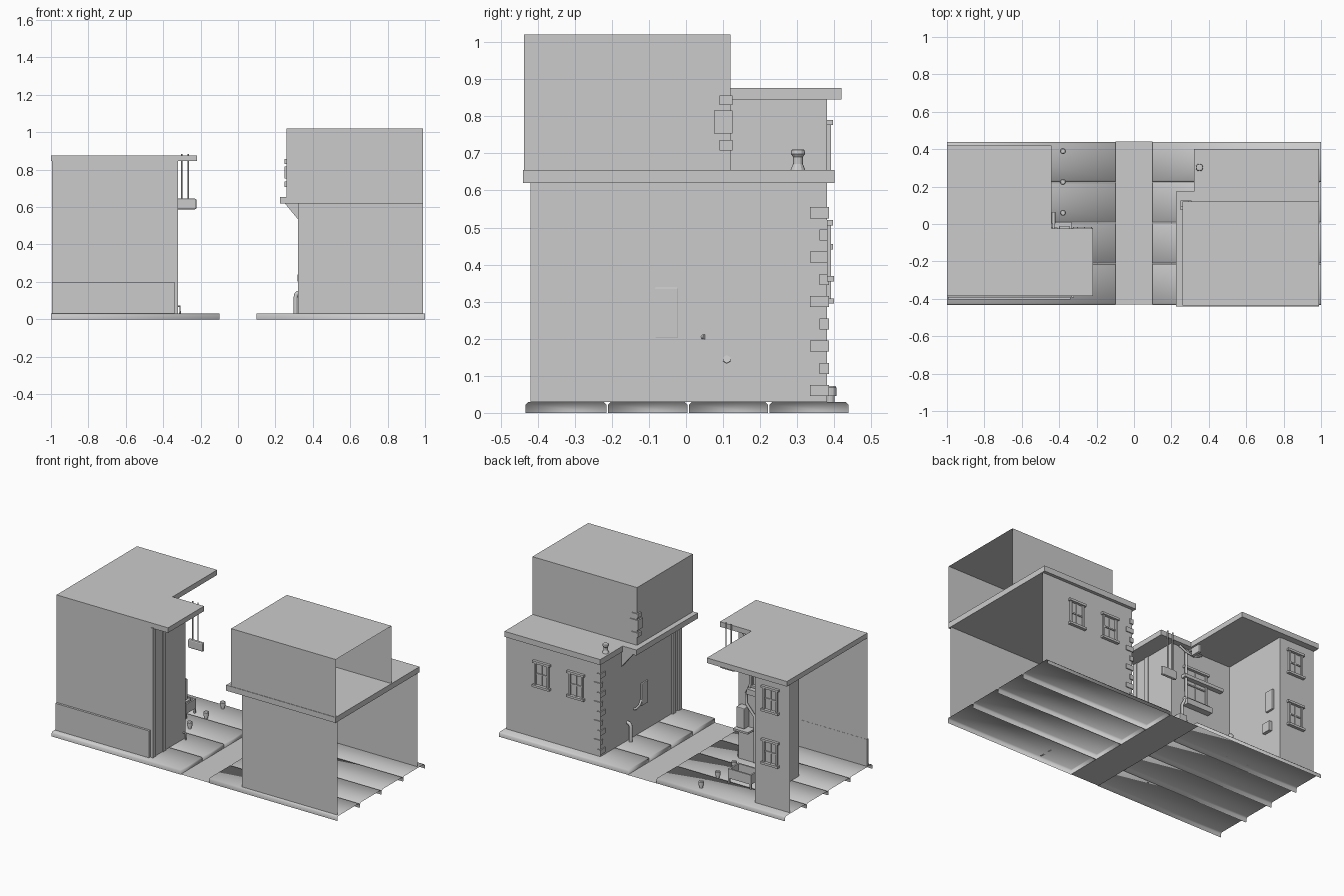
import bpy, bmesh, math
from mathutils import Vector

if "Cube" in bpy.data.objects:
    bpy.data.objects.remove(bpy.data.objects["Cube"])


def finish(name, bm, smooth=False):
    me = bpy.data.meshes.new(name)
    bm.to_mesh(me)
    bm.free()
    ob = bpy.data.objects.new(name, me)
    bpy.context.collection.objects.link(ob)
    if smooth:
        for p in me.polygons:
            p.use_smooth = True
    return ob


def box(name, x0, x1, y0, y1, z0, z1, bevel=0.0):
    bm = bmesh.new()
    bmesh.ops.create_cube(bm, size=1)
    for v in bm.verts:
        v.co = Vector(((x0 + x1) / 2 + v.co.x * (x1 - x0),
                       (y0 + y1) / 2 + v.co.y * (y1 - y0),
                       (z0 + z1) / 2 + v.co.z * (z1 - z0)))
    if bevel:
        bmesh.ops.bevel(bm, geom=bm.edges[:], offset=bevel, segments=2,
                        affect='EDGES', profile=0.5)
    return finish(name, bm)


def walls(name, pts, z0, z1):
    """Thin wall skin following an open plan outline."""
    bm = bmesh.new()
    lo = [bm.verts.new((x, y, z0)) for x, y in pts]
    hi = [bm.verts.new((x, y, z1)) for x, y in pts]
    for i in range(len(pts) - 1):
        bm.faces.new((lo[i], lo[i + 1], hi[i + 1], hi[i]))
    return finish(name, bm)


def prism(name, pts, z0, z1):
    """Solid slab from a plan outline (counter-clockwise)."""
    bm = bmesh.new()
    f = bm.faces.new([bm.verts.new((x, y, z0)) for x, y in pts])
    r = bmesh.ops.extrude_face_region(bm, geom=[f])
    for v in r['geom']:
        if isinstance(v, bmesh.types.BMVert):
            v.co.z = z1
    bmesh.ops.recalc_face_normals(bm, faces=bm.faces[:])
    return finish(name, bm)


def lathe(name, x, y, prof, n=12):
    bm = bmesh.new()
    rings = [[bm.verts.new((x + r * math.cos(a * math.tau / n), y + r * math.sin(a * math.tau / n), z))
              for a in range(n)] for r, z in prof]
    for a, b in zip(rings, rings[1:]):
        for i in range(n):
            j = (i + 1) % n
            bm.faces.new((a[i], a[j], b[j], b[i]))
    bm.faces.new(rings[-1])
    return finish(name, bm)


def pipe(name, pts, r):
    cu = bpy.data.curves.new(name, 'CURVE')
    cu.dimensions = '3D'
    cu.bevel_depth = r
    cu.bevel_resolution = 1
    cu.use_fill_caps = True
    sp = cu.splines.new('POLY')
    sp.points.add(len(pts) - 1)
    for p, c in zip(sp.points, pts):
        p.co = (*c, 1)
    ob = bpy.data.objects.new(name, cu)
    bpy.context.collection.objects.link(ob)
    return ob


def window(name, x, y, z0, z1, w):
    """Frame, lintel and sill on a wall that faces +y."""
    h = w / 2
    t = 0.011
    box(name + "_lintel", x - h - .01, x + h + .01, y, y + .017, z1 - .014, z1)
    box(name + "_sill", x - h - .01, x + h + .01, y, y + .019, z0, z0 + .014)
    for s in (-1, 1):
        c = x + s * (h - t / 2)
        box(name + "_jamb", c - t / 2, c + t / 2, y, y + .011, z0 + .014, z1 - .014)
    box(name + "_mullion", x - .003, x + .003, y, y + .005, z0 + .014, z1 - .014)
    m = (z0 + z1) / 2
    box(name + "_rail", x - h + t, x + h - t, y, y + .006, m - .004, m + .004)


# pavement slabs: rounded shells open underneath and at the outer end
cuts = [-.435, -.212, .006, .223, .44]
for s in (-1, 1):
    for y0, y1 in zip(cuts, cuts[1:]):
        prof = [(y0 + .002, 0), (y0 + .002, .022), (y0 + .01, .03),
                (y1 - .01, .03), (y1 - .002, .022), (y1 - .002, 0)]
        bm = bmesh.new()
        a = [bm.verts.new((s * .1, y, z)) for y, z in prof]
        b = [bm.verts.new((s * 1.0, y, z)) for y, z in prof]
        for i in range(5):
            bm.faces.new((a[i], b[i], b[i + 1], a[i + 1]))
        bm.faces.new(a)
        bmesh.ops.recalc_face_normals(bm, faces=bm.faces[:])
        finish("pavement_slab", bm, True)

# sunken road strip
bm = bmesh.new()
bm.faces.new([bm.verts.new(p) for p in ((-.1, -.43, 0), (.1, -.43, 0), (.1, .44, 0), (-.1, .44, 0))])
finish("road", bm)

# left building
walls("left_walls", [(-.995, -.39), (-.325, -.39), (-.325, -.06), (-.75, -.06),
                     (-.75, .38), (-.995, .38)], .03, .85)
prism("left_roof", [(-1, -.385), (-.22, -.385), (-.22, -.025), (-.44, -.025),
                    (-.44, .42), (-1, .42)], .845, .877)
box("left_plinth", -.995, -.34, -.404, -.389, .03, .2)
box("left_front_pilaster", -.335, -.32, -.392, -.36, .03, .85)
box("left_side_pilaster", -.33, -.32, -.29, -.26, .03, .85)
window("left_upper_window", -.86, .38, .63, .79, .1)
window("left_lower_window", -.86, .38, .295, .455, .1)
window("courtyard_window", -.5, -.06, .51, .73, .16)
box("courtyard_awning", -.68, -.4, -.06, -.03, .645, .665)
box("window_planter", -.59, -.41, -.06, -.02, .47, .505)

# courtyard fittings
box("wall_panel", -.75, -.735, .27, .33, .4, .53, .004)
box("wall_box", -.75, -.73, .25, .31, .27, .33)
box("meter_box", -.40, -.345, -.06, -.01, .25, .38, .004)
box("meter_shelf", -.44, -.335, -.06, .01, .235, .247)
pipe("drain_pipe", [(-.42, -.045, .82), (-.42, -.045, .52), (-.39, -.045, .46),
                    (-.39, -.045, .4), (-.45, -.045, .33), (-.45, -.045, .04)], .009)
pipe("roof_conduit", [(-.53, -.045, .83), (-.47, -.035, .80), (-.41, -.035, .81),
                      (-.37, -.045, .84)], .007)
box("lantern", -.44, -.42, 0, .065, .77, .82, .004)
box("lantern_arm", -.435, -.425, -.06, .02, .81, .82)
pipe("boot_scraper", [(-.325, -.08, .07), (-.31, -.08, .07), (-.31, -.08, .03)], .005)

# open trough with legs
tx0, tx1, ty0, ty1 = -.63, -.47, .15, .25
box("trough_floor", tx0, tx1, ty0, ty1, .06, .07)
for y in (ty0, ty1 - .01):
    box("trough_side", tx0, tx1, y, y + .01, .06, .12)
for x in (tx0, tx1 - .01):
    box("trough_end", x, x + .01, ty0, ty1, .06, .12)
    for y in (ty0, ty1 - .01):
        box("trough_leg", x, x + .01, y, y + .01, .03, .06)

# hanging sign board and rods
box("sign_board", -.328, -.222, -.035, -.015, .588, .645, .008)
for x in (-.302, -.265):
    pipe("sign_rod", [(x, -.022, .64), (x, -.022, .885)], .004)

# bollards
for y in (.39, .225, .06):
    lathe("bollard", -.38, y, [(.011, .03), (.011, .045), (.016, .046), (.016, .068), (.012, .073)])

# right building
walls("right_walls", [(.99, .38), (.333, .38), (.333, -.42), (.99, -.42)], .03, .625)
prism("right_roof", [(.225, -.44), (.99, -.44), (.99, .40), (.32, .40), (.32, .175), (.225, .175)],
      .62, .655)
UP = [(.99, .12), (.258, .12), (.258, -.437), (.99, -.437)]
walls("upper_storey_walls", UP, .655, 1.02)
bm = bmesh.new()
bm.faces.new([bm.verts.new((x, y, 1.02)) for x, y in UP])
finish("upper_storey_top", bm)
for x in (.74, .50):
    window("right_window", x, .38, .355, .52, .1)
for y in (-.42, -.36):
    box("right_pilaster", .322, .335, y, y + .03, .03, .62)

# corner stones, alternating long and short
for i in range(9):
    z = .045 + i * .06
    lx, ly = (.045, .02) if i % 2 else (.02, .045)
    box("corner_stone", .327, .333 + lx, .38 - ly, .386, z, z + .03)
for z0, z1, d in ((.708, .736, .035), (.753, .816, .05), (.83, .856, .035)):
    box("upper_corner_stone", .249, .258 + d, .12 - d + .005, .126, z0, z1)

# bracket under the roof overhang
br = prism("roof_bracket", [(.25, .62), (.333, .52), (.333, .62)], 0, .02)
br.rotation_euler = (math.radians(90), 0, 0)
br.location = (0, .17, 0)

# chimney pot, ground pipe and wall sign
lathe("chimney_pot", .35, .302, [(.02, .655), (.013, .672), (.013, .69), (.019, .698), (.018, .709), (.012, .711)])
pipe("ground_pipe", [(.308, .11, .03), (.308, .11, .115), (.311, .11, .132),
                     (.32, .11, .142), (.337, .11, .145)], .011)
box("wall_sign", .322, .334, -.085, -.02, .2, .34, .004)
pipe("sign_pipe", [(.326, -.02, .24), (.324, .0, .215), (.324, .04, .205), (.334, .05, .205)], .007)
